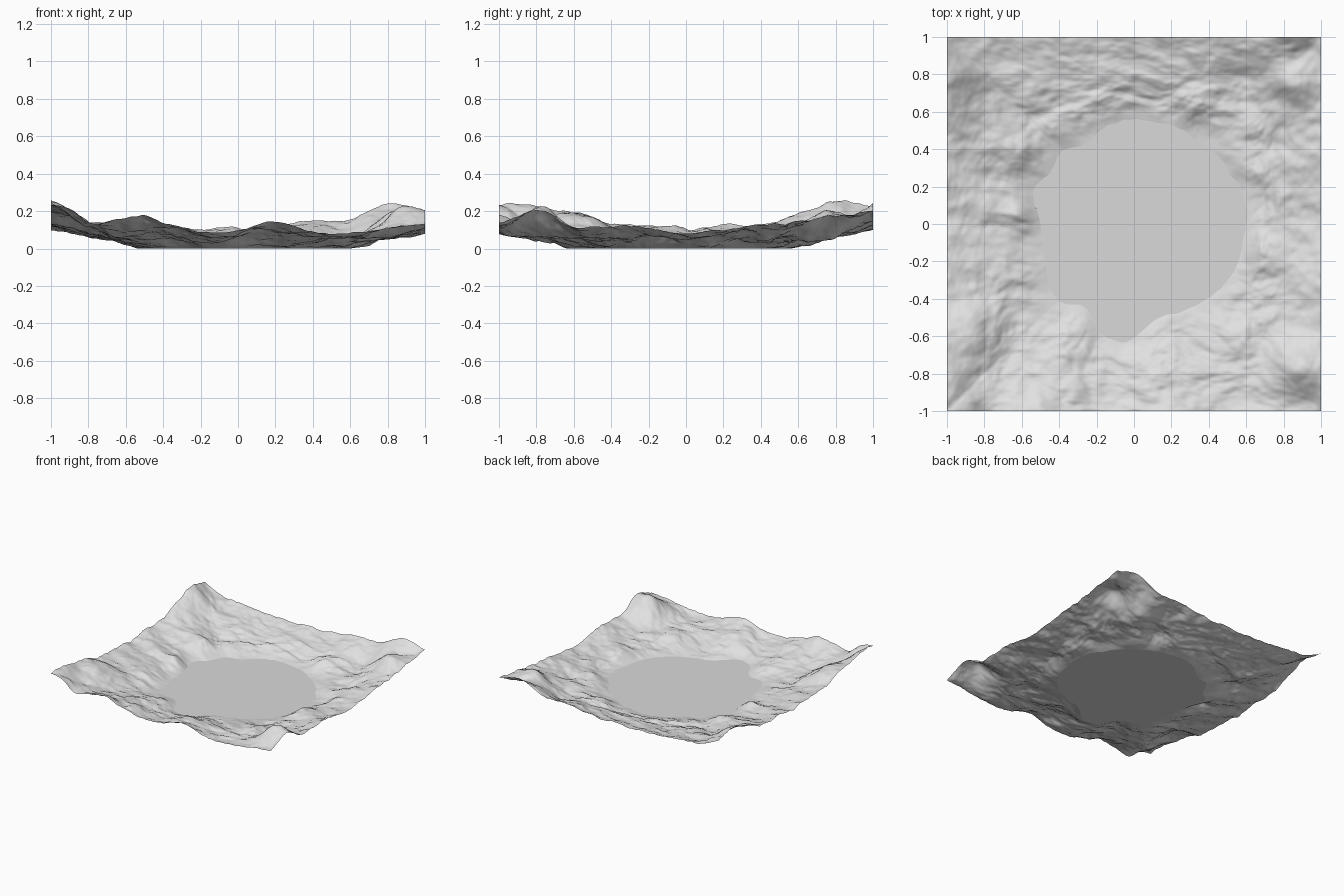
import bpy
import bmesh
import math
from mathutils import Vector, noise

cube = bpy.data.objects.get("Cube")
if cube:
    bpy.data.objects.remove(cube, do_unlink=True)

SEGMENTS = 480
RINGS = 64

# Rim heights, counter-clockwise from the front corner at -x, evenly spaced
RIM = [.23, .135, .15, .14, .09, .095, .145, .09, .085, .11,
       .13, .18, .11, .12, .11, .08, .10, .13, .14, .16,
       .20, .235, .155, .145, .125, .11, .105, .11, .13, .14,
       .22, .255, .18, .13, .125, .105, .125, .13, .18, .23]

# Shore radius around the lake, evenly spaced from +x
SHORE = [.60, .61, .58, .57, .57, .56, .56, .55, .50, .54, .53, .56,
         .50, .50, .54, .58, .52, .62, .61, .52, .54, .56, .58, .59]

# Single hills and hollows: x, y, height, spread
HILLS = [(.5, .38, .04, .09), (-.59, .06, .035, .08), (.7, -.14, .035, .11),
         (-.85, -.53, .04, .13), (.86, .76, .07, .12), (.57, .78, -.04, .12),
         (-.6, .4, .035, .12), (-.3, -.55, .03, .08), (.1, -.85, .025, .1),
         (.86, -.78, .1, .12), (.3, .62, .025, .08), (-.83, .68, -.025, .09),
         (-.88, -1, .03, .07), (-.5, -.98, .03, .07), (.55, -.6, .02, .1)]


def make_material(name, grey):
    mat = bpy.data.materials.new(name)
    mat.use_nodes = True
    colour = (grey, grey, grey, 1)
    mat.diffuse_color = colour
    mat.node_tree.nodes["Principled BSDF"].inputs["Base Color"].default_value = colour
    return mat


def make_object(name, bm, mat):
    mesh = bpy.data.meshes.new(name)
    bm.to_mesh(mesh)
    bm.free()
    mesh.materials.append(mat)
    obj = bpy.data.objects.new(name, mesh)
    bpy.context.collection.objects.link(obj)


def cyclic(values, u):
    """Smooth curve through evenly spaced values on a closed loop, u in 0..1."""
    n = len(values)
    k = math.floor(u * n)
    f = u * n - k
    a, b, c, d = (values[(k + i) % n] for i in (-1, 0, 1, 2))
    return b + .5 * f * (c - a + f * (2 * a - 5 * b + 4 * c - d + f * (3 * (b - c) + d - a)))


def rim_point(u):
    """Point on the square border, counter-clockwise."""
    side, f = divmod(u * 4, 1)
    return [Vector((-1 + 2 * f, -1)), Vector((1, -1 + 2 * f)),
            Vector((1 - 2 * f, 1)), Vector((-1, 1 - 2 * f))][int(side) % 4]


def shore_point(rim):
    turn = (math.atan2(rim.y, rim.x) / math.tau) % 1
    radius = cyclic(SHORE, turn)
    way = rim.normalized()
    radius += .02 * noise.fractal(Vector((way.x * 4, way.y * 4, 3)), 1, 2, 3)
    return way * radius


# Posts along the rim whose heights spread inward
POSTS = [(*rim_point(i / 80), cyclic(RIM, i / 80)) for i in range(80)]


def spread_rim(p):
    """Rim heights averaged by closeness, so no creases run to the corners."""
    total = weight = 0
    for x, y, z in POSTS:
        w = ((p.x - x) ** 2 + (p.y - y) ** 2 + .002) ** -1.5
        total += w * z
        weight += w
    return total / weight


def height(p, t, rim_height):
    # Broad slope from the shore up to the rim
    near = t ** 5
    z = t * (rim_height * near + spread_rim(p) * (1 - near))
    # Rolling ridges, stretched along x, with fine erosion on top
    warp = .5 * noise.noise(Vector((p.x * 3, p.y * 3, 8)))
    ridges = noise.fractal(Vector((p.x * 4 + warp, p.y * 6 - warp, 1)), 1, 2, 4)
    fade = min(1, t * 4)
    z += .034 * ridges * fade * (1 - .6 * t)
    # Sharp little crags, strongest at the rim
    z += .012 * t * noise.fractal(Vector((p.x * 9, p.y * 11, 5)), .9, 2, 3)
    for x, y, h, spread in HILLS:
        d = ((p.x - x) ** 2 + (p.y - y) ** 2) / spread ** 2
        z += h * math.exp(-d) * fade
    return min(.265, max(z, .045 * t + .03 * t * t))


earth = make_material("pale_grey_earth", .75)
water = make_material("grey_water", .7)

rims = [rim_point(i / SEGMENTS) for i in range(SEGMENTS)]
shores = [shore_point(r) for r in rims]

# Terrain: rings lofted from the shore out to the square rim
bm = bmesh.new()
rings = []
for j in range(RINGS + 1):
    t = j / RINGS
    ring = []
    for i in range(SEGMENTS):
        p = shores[i].lerp(rims[i], t)
        z = height(p, t, cyclic(RIM, i / SEGMENTS))
        ring.append(bm.verts.new((p.x, p.y, z)))
    rings.append(ring)
for inner, outer in zip(rings, rings[1:]):
    for i in range(SEGMENTS):
        k = (i + 1) % SEGMENTS
        bm.faces.new((inner[i], outer[i], outer[k], inner[k])).smooth = True
make_object("terrain", bm, earth)

# Flat lake filling the shoreline
bm = bmesh.new()
centre = bm.verts.new((0, 0, 0))
edge = [bm.verts.new((s.x, s.y, 0)) for s in shores]
for i in range(SEGMENTS):
    bm.faces.new((centre, edge[i], edge[(i + 1) % SEGMENTS]))
make_object("lake", bm, water)
